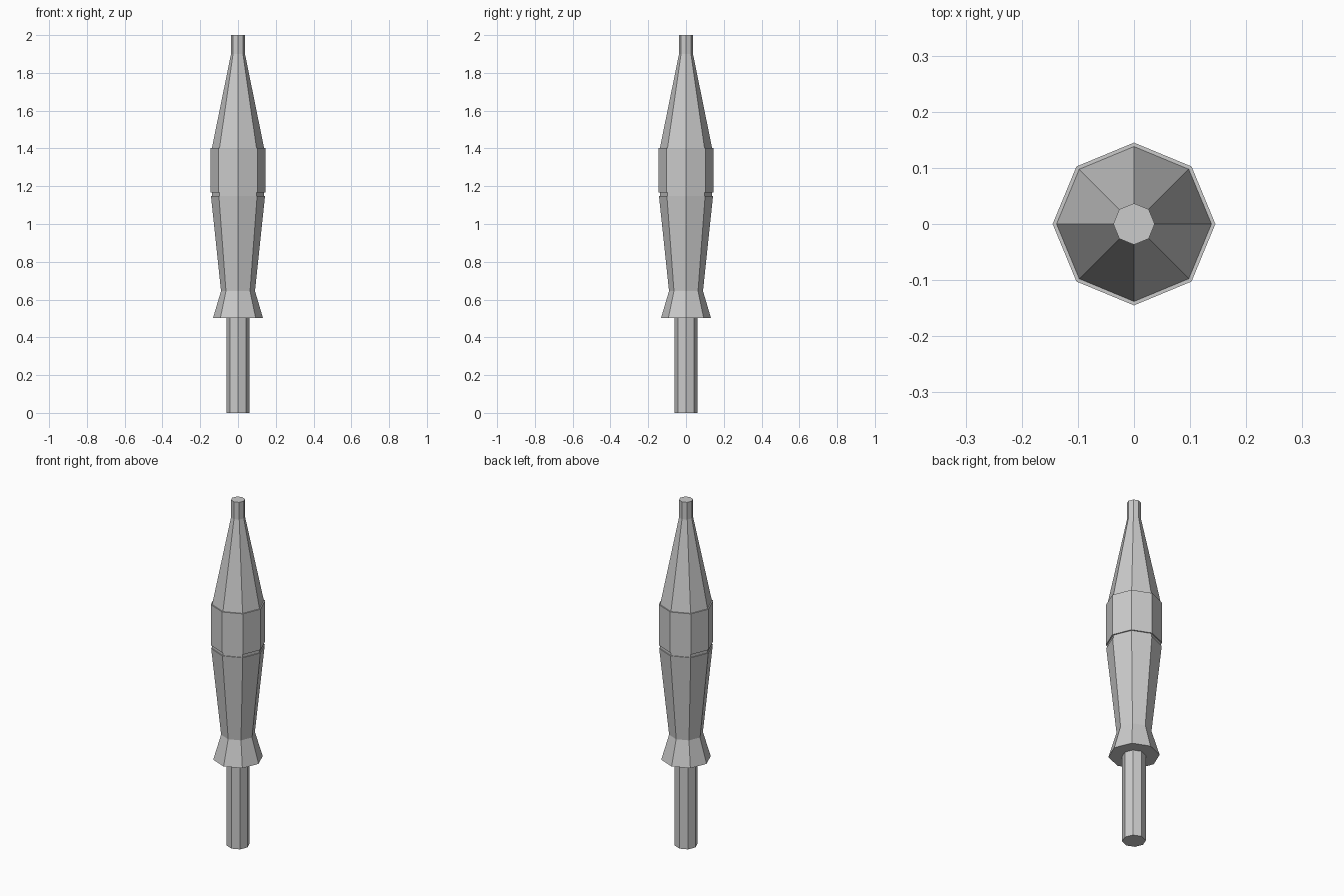
import bpy, bmesh
from math import cos, sin, pi

if "Cube" in bpy.data.objects:
    bpy.data.objects.remove(bpy.data.objects["Cube"])

SIDES = 8


def lathe(name, profile):
    """Closed eight-sided solid from (radius, z) points, bottom to top."""
    bm = bmesh.new()
    rings = [[bm.verts.new((r * cos(2 * pi * i / SIDES), r * sin(2 * pi * i / SIDES), z))
              for i in range(SIDES)] for r, z in profile]
    for low, high in zip(rings, rings[1:]):
        for i in range(SIDES):
            j = (i + 1) % SIDES
            bm.faces.new((low[i], low[j], high[j], high[i]))
    bm.faces.new(rings[0][::-1])
    bm.faces.new(rings[-1])
    mesh = bpy.data.meshes.new(name)
    bm.to_mesh(mesh)
    bm.free()
    obj = bpy.data.objects.new(name, mesh)
    bpy.context.collection.objects.link(obj)
    return obj


# Bottom rod
lathe("tail_shaft", [(0.061, 0), (0.061, 0.503)])

# Flared, tapering body with the shallow groove, middle band, nose cone and tip
lathe("body", [
    (0.132, 0.503), (0.09, 0.645), (0.143, 1.148),   # flare and tapered body
    (0.138, 1.148), (0.138, 1.167),                  # groove
    (0.145, 1.167), (0.145, 1.403),                  # band
    (0.138, 1.403), (0.037, 1.90), (0.037, 2.0),     # nose cone and tip
])
